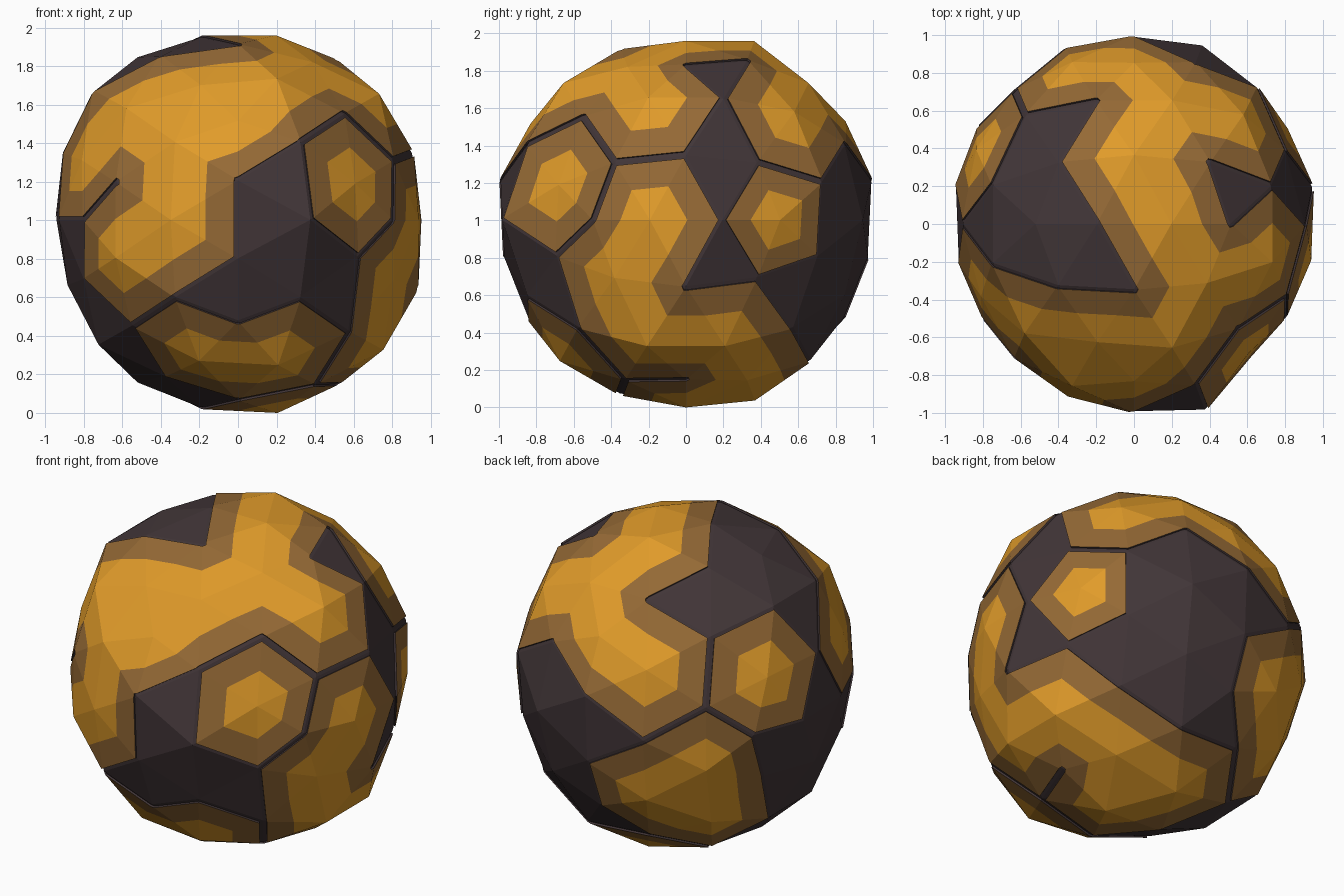
import bpy
import bmesh
from mathutils import Vector

cube = bpy.data.objects.get("Cube")
if cube:
    bpy.data.objects.remove(cube, do_unlink=True)


def material(name, colour):
    mat = bpy.data.materials.new(name)
    mat.use_nodes = True
    mat.diffuse_color = (*colour, 1)
    bsdf = next(n for n in mat.node_tree.nodes if n.type == 'BSDF_PRINCIPLED')
    bsdf.inputs["Base Color"].default_value = (*colour, 1)
    bsdf.inputs["Roughness"].default_value = 0.9
    return mat


def hull(points):
    """Convex triangle mesh through a set of points."""
    bm = bmesh.new()
    for p in points:
        bm.verts.new(p)
    bmesh.ops.convex_hull(bm, input=bm.verts[:])
    bm.normal_update()
    return bm


def geodesic_ball():
    """Icosahedron with every edge split in three, pushed out to a unit ball."""
    gold = (1 + 5 ** 0.5) / 2
    corners = []
    for a in (-1, 1):
        for b in (-gold, gold):
            corners += [Vector((0, b, a)), Vector((a, 0, b)), Vector((b, a, 0))]
    ico = hull(corners)
    points = [v.co.copy() for v in ico.verts]
    for edge in ico.edges:
        p, q = (v.co for v in edge.verts)
        points += [p.lerp(q, 1 / 3), p.lerp(q, 2 / 3)]
    points += [f.calc_center_median() for f in ico.faces]
    ico.free()
    return hull([p.normalized() for p in points])


def nearest(verts, direction):
    d = Vector(direction)
    return max(verts, key=lambda v: v.co.dot(d)).index


def clip(poly, level, sign):
    """Keep the part of a polygon of (point, height) on one side of a level."""
    out = []
    for i, (p, a) in enumerate(poly):
        q, b = poly[(i + 1) % len(poly)]
        if sign * (a - level) >= 0:
            out.append((p, a))
        if (a - level) * (b - level) < 0:
            out.append((p.lerp(q, (level - a) / (b - a)), level))
    return out


# Rough directions of the ball's raised, golden points
GOLDEN = [
    # cap
    (2, 0, 10), (0, 4, 9), (4, -3, 9), (2, 7, 7), (2, -7, 7), (-2, -7, 7),
    (-6, -6, 6), (6, 6, 6), (7, -2, 7), (0, 9, 5), (0, -9, 5),
    # upper sides
    (-3, -9, 4), (7, -7, 2), (-9, 4, 3), (-3, 9, 4), (-9, -4, 3),
    # middle
    (9, 5, 0), (10, -2, 0), (-4, -9, 0),
    # lower sides
    (9, -4, -3), (-7, -7, -2), (-3, 9, -4), (-7, 7, -2), (-6, 6, -6),
    # underside
    (7, -2, -7), (7, 2, -7), (4, 3, -9), (0, 4, -9), (2, 0, -10),
    (2, -7, -7), (-2, -7, -7),
]

# Uneven surface: radius -> directions; the first group is mirrored on all axes
MIRRORED_RADII = {
    .945: [(9, 5, 0), (9, 4, 3)],
    .97: [(10, 2, 0), (7, 7, 2)],
}
RADII = {
    .93: [(7, -7, 2)],
    .955: [(6, -6, 6), (-9, 0, -4), (7, -7, -2), (4, -3, 9), (-2, -7, 7),
           (-4, -3, -9), (-6, -6, -6), (-10, -2, 0), (10, -2, 0), (9, 5, 0)],
    .975: [(-4, -9, 0), (0, -4, 9), (2, 0, 10), (-2, 0, 10), (5, 0, 9),
           (0, -9, 5), (9, 0, 4), (-9, 0, 4), (-9, 4, 3), (-9, 5, 0)],
    1.0: [(7, 7, 2)],
    1.02: [(0, -10, 2), (0, 10, 2), (0, 4, 9), (2, 0, -10), (4, 9, 0),
           (-4, 3, -9)],
    1.03: [(0, 4, -9), (2, -7, -7), (2, 7, -7),
           (-7, 2, 7), (-7, -2, 7), (7, 2, -7), (7, -2, -7)],
    1.06: [(4, -9, 0)],
}

ball = geodesic_ball()
ball.verts.index_update()
verts = ball.verts[:]
golden = {nearest(verts, d) for d in GOLDEN}

radius = {}
for r, dirs in MIRRORED_RADII.items():
    for x, y, z in dirs:
        for sx in (-1, 1):
            for sy in (-1, 1):
                for sz in (-1, 1):
                    radius[nearest(verts, (sx * x, sy * y, sz * z))] = r
for r, dirs in RADII.items():
    for d in dirs:
        radius[nearest(verts, d)] = r
for v in verts:
    v.co *= radius.get(v.index, 1)

# Cut every triangle into dark, brown and golden bands between its corners
DARK_EDGE, GOLD_EDGE = 0.058, 0.485
SUNK, RAISED = 0.992, 1.003
BANDS = [(-1, DARK_EDGE), (DARK_EDGE, GOLD_EDGE), (GOLD_EDGE, 2)]
shell = bmesh.new()


def add_face(points, slot):
    face = shell.faces.new([shell.verts.new(p) for p in points])
    face.material_index = slot


for face in ball.faces:
    tri = [(v.co.copy(), 1.0 if v.index in golden else 0.0) for v in face.verts]
    if face.normal.dot(face.calc_center_median()) < 0:
        tri.reverse()
    for slot, (low, high) in enumerate(BANDS):
        piece = clip(clip(tri, low, 1), high, -1)
        if len(piece) < 3:
            continue
        add_face([p * (RAISED if slot else SUNK) for p, _ in piece], slot)
        # Dark wall from the sunken areas up to the brown rim
        for i, (p, a) in enumerate(piece):
            q, b = piece[(i + 1) % len(piece)]
            if slot == 1 and a == b == DARK_EDGE:
                add_face([p * SUNK, q * SUNK, q * RAISED, p * RAISED], 0)
ball.free()
bmesh.ops.remove_doubles(shell, verts=shell.verts[:], dist=0.0005)
bottom = min(v.co.z for v in shell.verts)
bmesh.ops.translate(shell, verts=shell.verts[:], vec=(0, 0, -bottom))

mesh = bpy.data.meshes.new("patterned_ball")
shell.to_mesh(mesh)
shell.free()
for name, colour in (("dark charcoal", (.053, .036, .039)),
                     ("brown", (.30, .143, .036)),
                     ("golden orange", (.75, .33, .023))):
    mesh.materials.append(material(name, colour))
bpy.context.scene.collection.objects.link(bpy.data.objects.new("patterned_ball", mesh))
